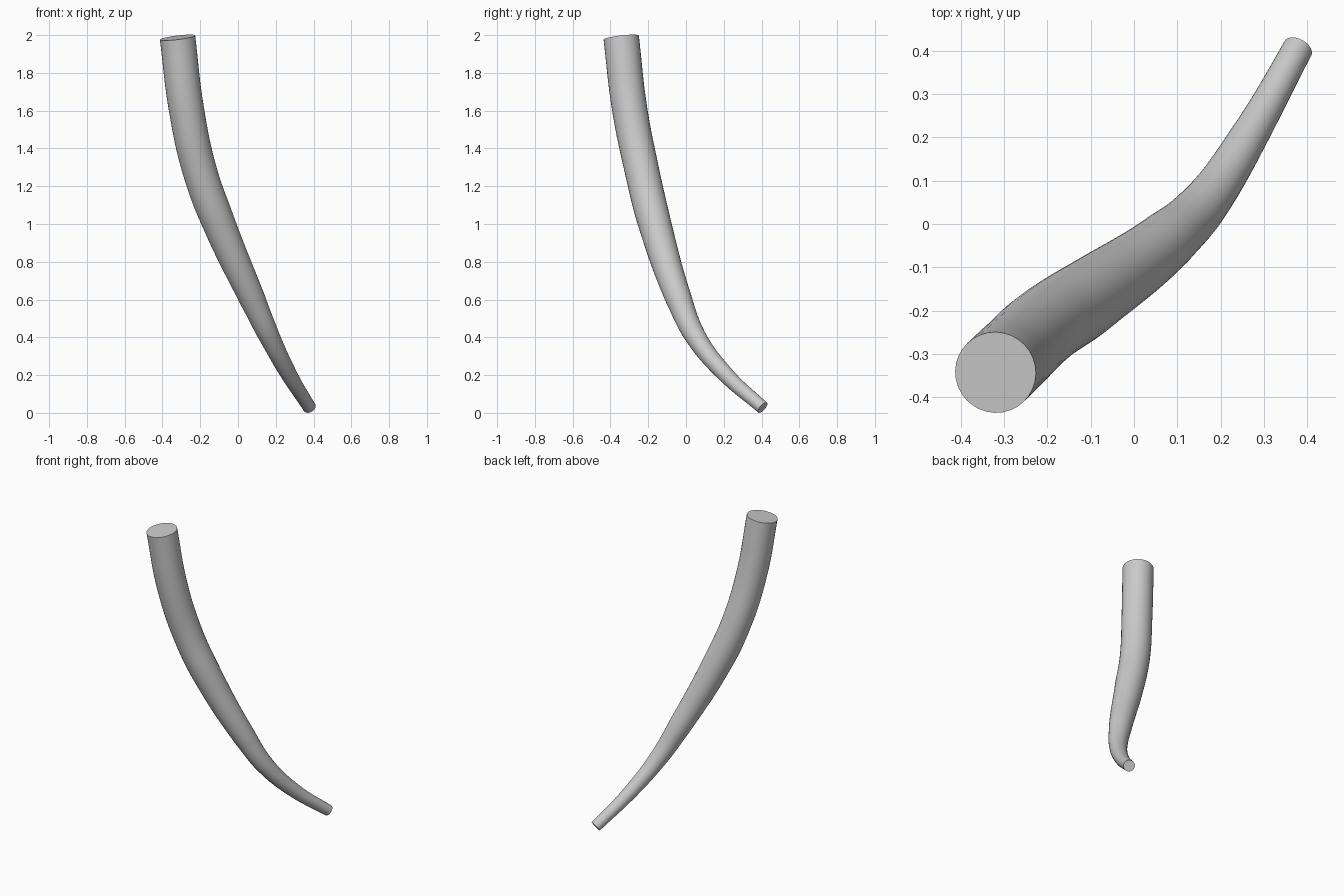
import bpy, bmesh, math

if "Cube" in bpy.data.objects:
    bpy.data.objects.remove(bpy.data.objects["Cube"])

# Centre line of the tapering horn: x, y, z, radius
PATH = [
    (-0.320, -0.343, 1.987, 0.094),
    (-0.275, -0.300, 1.620, 0.093),
    (-0.205, -0.235, 1.290, 0.091),
    (-0.100, -0.165, 1.000, 0.087),
    (0.077, -0.037, 0.600, 0.069),
    (0.168, 0.053, 0.400, 0.055),
    (0.272, 0.213, 0.200, 0.043),
    (0.379, 0.406, 0.028, 0.035),
]

# Swept round curve with closed ends
curve = bpy.data.curves.new("curved_horn", 'CURVE')
curve.dimensions = '3D'
curve.resolution_u = 10
curve.bevel_depth = 1.0
curve.bevel_resolution = 14
curve.use_fill_caps = True
spline = curve.splines.new('BEZIER')
spline.radius_interpolation = 'CARDINAL'
spline.bezier_points.add(len(PATH) - 1)
for p, (x, y, z, r) in zip(spline.bezier_points, PATH):
    p.co = (x, y, z)
    p.radius = r
    p.handle_left_type = p.handle_right_type = 'AUTO'

horn = bpy.data.objects.new("curved_horn", curve)
bpy.context.collection.objects.link(horn)
bpy.context.view_layer.objects.active = horn
horn.select_set(True)
bpy.ops.object.convert(target='MESH')
horn = bpy.context.object
horn.name = "curved_horn"

# Weld the caps and shade the sides smooth
bm = bmesh.new()
bm.from_mesh(horn.data)
bmesh.ops.remove_doubles(bm, verts=bm.verts, dist=0.0001)
bmesh.ops.recalc_face_normals(bm, faces=bm.faces)
bm.to_mesh(horn.data)
bm.free()
bpy.ops.object.shade_smooth_by_angle(angle=math.radians(35))
